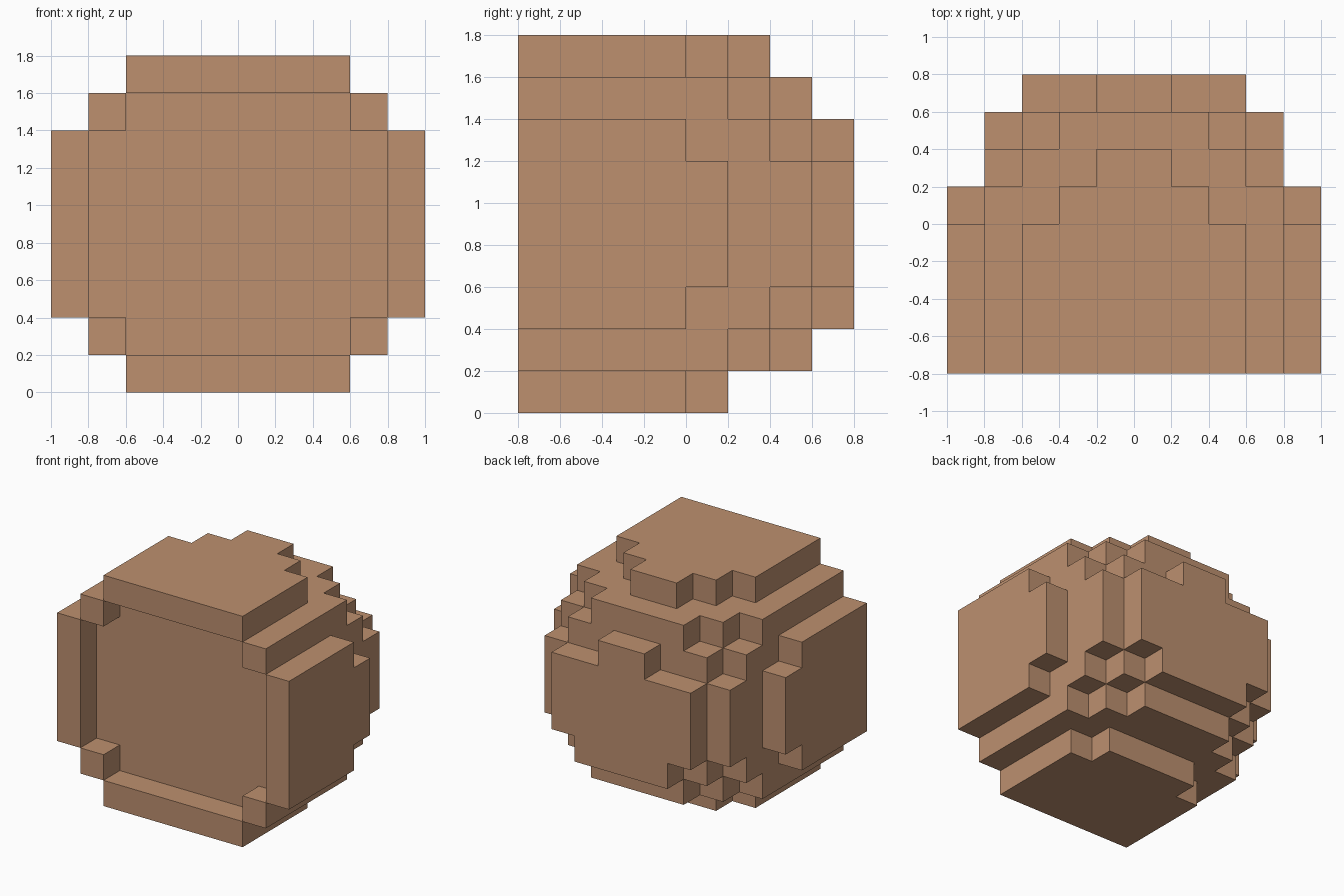
import bpy, bmesh, math
from mathutils import Vector

cube = bpy.data.objects.get("Cube")
if cube:
    bpy.data.objects.remove(cube, do_unlink=True)

STEP = 0.2
# For each layer, bottom to top: half-width in steps of every row, front to back
LAYERS = [
    [3] * 4 + [2],
    [4] * 5 + [3, 2],
    [5] * 4 + [4, 4, 3, 2],
    [5] * 5 + [4, 4, 3],
    [5] * 5 + [4, 4, 3],
    [5] * 5 + [4, 4, 3],
    [5] * 4 + [4, 4, 3, 1],
    [4] * 5 + [3, 2],
    [3] * 4 + [2, 1],
]
# Half-width of the one-step recess in the front, per layer
RECESS = [0, 3, 4, 4, 4, 4, 4, 3, 0]


def filled_cells():
    """Grid cells that the stepped dome occupies."""
    cells = set()
    for k, rows in enumerate(LAYERS):
        for j, half in enumerate(rows):
            for i in range(-half, half):
                if j == 0 and -RECESS[k] <= i < RECESS[k]:
                    continue
                cells.add((i, j, k))
    return cells


def add_face(bm, cell, axis, side):
    """One outward square on the given side of a cell."""
    u, v = (axis + 1) % 3, (axis + 2) % 3
    corners = [(0, 0), (1, 0), (1, 1), (0, 1)]
    if side < 0:
        corners.reverse()
    verts = []
    for a, b in corners:
        p = list(cell)
        p[axis] += side > 0
        p[u] += a
        p[v] += b
        verts.append(bm.verts.new(Vector((p[0], p[1] - 4, p[2])) * STEP))
    bm.faces.new(verts)


# Clay colour
clay = bpy.data.materials.new("clay_brown")
clay.use_nodes = True
colour = (0.508, 0.279, 0.159, 1.0)
clay.diffuse_color = colour
bsdf = next(n for n in clay.node_tree.nodes if n.type == 'BSDF_PRINCIPLED')
bsdf.inputs["Base Color"].default_value = colour

# Outer skin of the dome, merged into large flat faces
bm = bmesh.new()
cells = filled_cells()
for cell in sorted(cells):
    for axis in range(3):
        for side in (-1, 1):
            neighbour = list(cell)
            neighbour[axis] += side
            if tuple(neighbour) not in cells:
                add_face(bm, cell, axis, side)
bmesh.ops.remove_doubles(bm, verts=bm.verts[:], dist=0.001)
bmesh.ops.dissolve_limit(bm, angle_limit=math.radians(1),
                         verts=bm.verts[:], edges=bm.edges[:])

mesh = bpy.data.meshes.new("stepped_dome")
bm.to_mesh(mesh)
bm.free()
mesh.materials.append(clay)
dome = bpy.data.objects.new("stepped_dome", mesh)
bpy.context.scene.collection.objects.link(dome)
